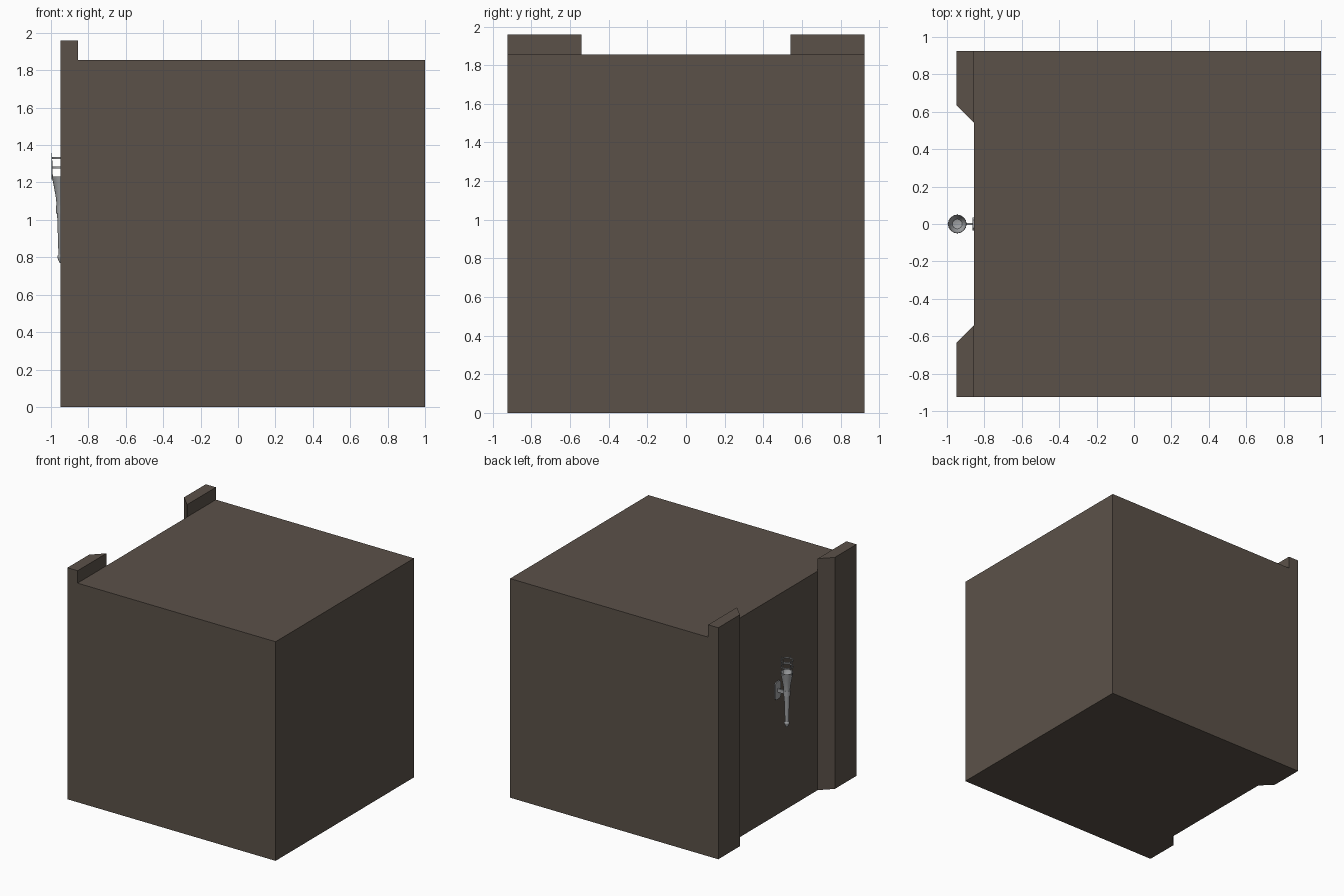
import bpy, bmesh, math
from mathutils import Matrix, Vector

if "Cube" in bpy.data.objects:
    bpy.data.objects.remove(bpy.data.objects["Cube"])

def material(name, rgb):
    m = bpy.data.materials.new(name)
    m.diffuse_color = (*rgb, 1)
    m.use_nodes = True
    m.node_tree.nodes["Principled BSDF"].inputs["Base Color"].default_value = m.diffuse_color
    return m

STONE = material("brown_stone", (0.105, 0.083, 0.066))
METAL = material("grey_metal", (0.36, 0.37, 0.38))
CX = -0.945  # torch axis
SEG = 16

def finish(name, bm, mat, smooth=False):
    bmesh.ops.recalc_face_normals(bm, faces=bm.faces)
    me = bpy.data.meshes.new(name)
    bm.to_mesh(me)
    bm.free()
    me.materials.append(mat)
    ob = bpy.data.objects.new(name, me)
    bpy.context.collection.objects.link(ob)
    if smooth:
        bpy.ops.object.select_all(action='DESELECT')
        ob.select_set(True)
        bpy.context.view_layer.objects.active = ob
        bpy.ops.object.shade_smooth_by_angle(angle=math.radians(35))
    return ob

def box(name, lo, hi, mat):
    bm = bmesh.new()
    lo, hi = Vector(lo), Vector(hi)
    bmesh.ops.create_cube(bm, size=1, matrix=Matrix.Translation((lo + hi) / 2) @ Matrix.Diagonal((*(hi - lo), 1)))
    return finish(name, bm, mat)

def prism(name, pts, offset, mat):
    bm = bmesh.new()
    face = bm.faces.new([bm.verts.new(p) for p in pts])
    ext = bmesh.ops.extrude_face_region(bm, geom=[face], use_keep_orig=True)
    verts = [v for v in ext["geom"] if isinstance(v, bmesh.types.BMVert)]
    bmesh.ops.translate(bm, verts=verts, vec=offset)
    return finish(name, bm, mat)

def lathe(name, profile, mat, closed=False):
    # spin an (r, z) profile about the torch axis
    bm = bmesh.new()
    vs = [bm.verts.new((CX + r, 0, z)) for r, z in profile]
    pairs = list(zip(vs, vs[1:])) + ([(vs[-1], vs[0])] if closed else [])
    edges = [bm.edges.new(p) for p in pairs]
    bmesh.ops.spin(bm, geom=vs + edges, cent=(CX, 0, 0), axis=(0, 0, 1),
                   angle=2 * math.pi, steps=SEG)
    bmesh.ops.remove_doubles(bm, verts=bm.verts, dist=0.0003)
    return finish(name, bm, mat, True)

# Wall block and the two chamfered pilasters on its left side
box("wall_block", (-0.855, -0.925, 0), (1, 0.925, 1.855), STONE)
for side, s in (("front", -1), ("back", 1)):
    prism(side + "_pilaster",
          [(-0.95, s * 0.925, 0), (-0.95, s * 0.635, 0), (-0.855, s * 0.54, 0), (-0.855, s * 0.925, 0)],
          (0, 0, 1.96), STONE)

# Torch handle with pommel, flared cup and hollow bowl
lathe("torch_handle", [
    (0, 0.77), (0.009, 0.77), (0.021, 0.798), (0.021, 0.806), (0.015, 0.815),
    (0.022, 1.03), (0.025, 1.08), (0.029, 1.12), (0.038, 1.17), (0.050, 1.232),
    (0.046, 1.232), (0.040, 1.205), (0.026, 1.185), (0, 1.177)], METAL)
lathe("handle_collar", [(0.020, 1.033), (0.027, 1.033), (0.027, 1.078), (0.020, 1.078)], METAL, True)

# Cage rings and upright rods
for i, z in enumerate((1.28, 1.33)):
    lathe(f"cage_ring_{i}", [(0.046, z - 0.005), (0.050, z - 0.005), (0.050, z + 0.005), (0.046, z + 0.005)],
          METAL, True)
for i in range(4):
    bm = bmesh.new()
    a, b = Vector((0.048, 0, 1.215)), Vector((0.0515, 0, 1.355))
    rot = (b - a).to_track_quat('Z', 'Y').to_matrix().to_4x4()
    bmesh.ops.create_cone(bm, segments=6, radius1=0.0035, radius2=0.002, depth=(b - a).length, cap_ends=True,
                          matrix=Matrix.Translation((CX, 0, 0)) @ Matrix.Rotation(i * math.pi / 2, 4, 'Z')
                          @ Matrix.Translation((a + b) / 2) @ rot)
    finish(f"cage_rod_{i}", bm, METAL)

# Wall plate with clipped corners, and the arm that holds the torch
w, h, c = 0.036, 0.075, 0.014
outline = [(-w, c - h), (c - w, -h), (w - c, -h), (w, c - h), (w, h - c), (w - c, h), (c - w, h), (-w, h - c)]
prism("wall_plate", [(-0.855, y, 1.055 + z) for y, z in outline], (-0.008, 0, 0), METAL)
box("torch_arm", (-0.925, -0.006, 1.04), (-0.86, 0.006, 1.07), METAL)
